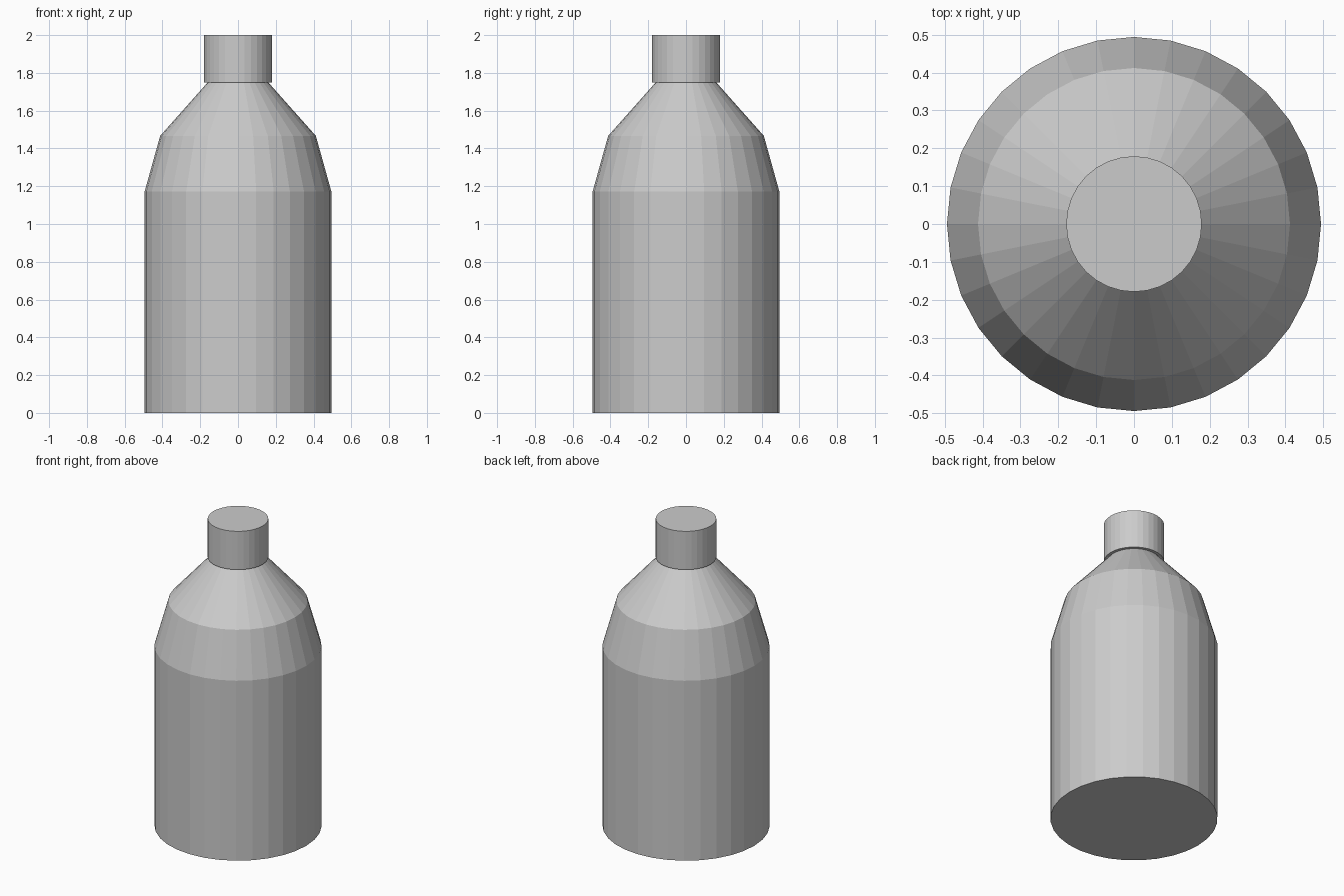
import bpy, bmesh, math

if "Cube" in bpy.data.objects:
    bpy.data.objects.remove(bpy.data.objects["Cube"])

SIDES = 32


def lathe(name, profile):
    """Closed, flat-shaded solid of revolution from (radius, z) points."""
    bm = bmesh.new()
    rings = [[bm.verts.new((r * math.cos(2 * math.pi * i / SIDES),
                            r * math.sin(2 * math.pi * i / SIDES), z))
              for i in range(SIDES)] for r, z in profile]
    for low, high in zip(rings, rings[1:]):
        for i in range(SIDES):
            j = (i + 1) % SIDES
            bm.faces.new((low[i], low[j], high[j], high[i]))
    bm.faces.new(rings[0][::-1])
    bm.faces.new(rings[-1])
    mesh = bpy.data.meshes.new(name)
    bm.to_mesh(mesh)
    bm.free()
    obj = bpy.data.objects.new(name, mesh)
    bpy.context.collection.objects.link(obj)
    return obj


# Bottle body with a two-step tapered shoulder
lathe("bottle_body", [(0.494, 0), (0.494, 1.173), (0.412, 1.467), (0.16, 1.75)])

# Cap slightly wider than the neck opening
lathe("bottle_cap", [(0.179, 1.75), (0.179, 2.0)])
